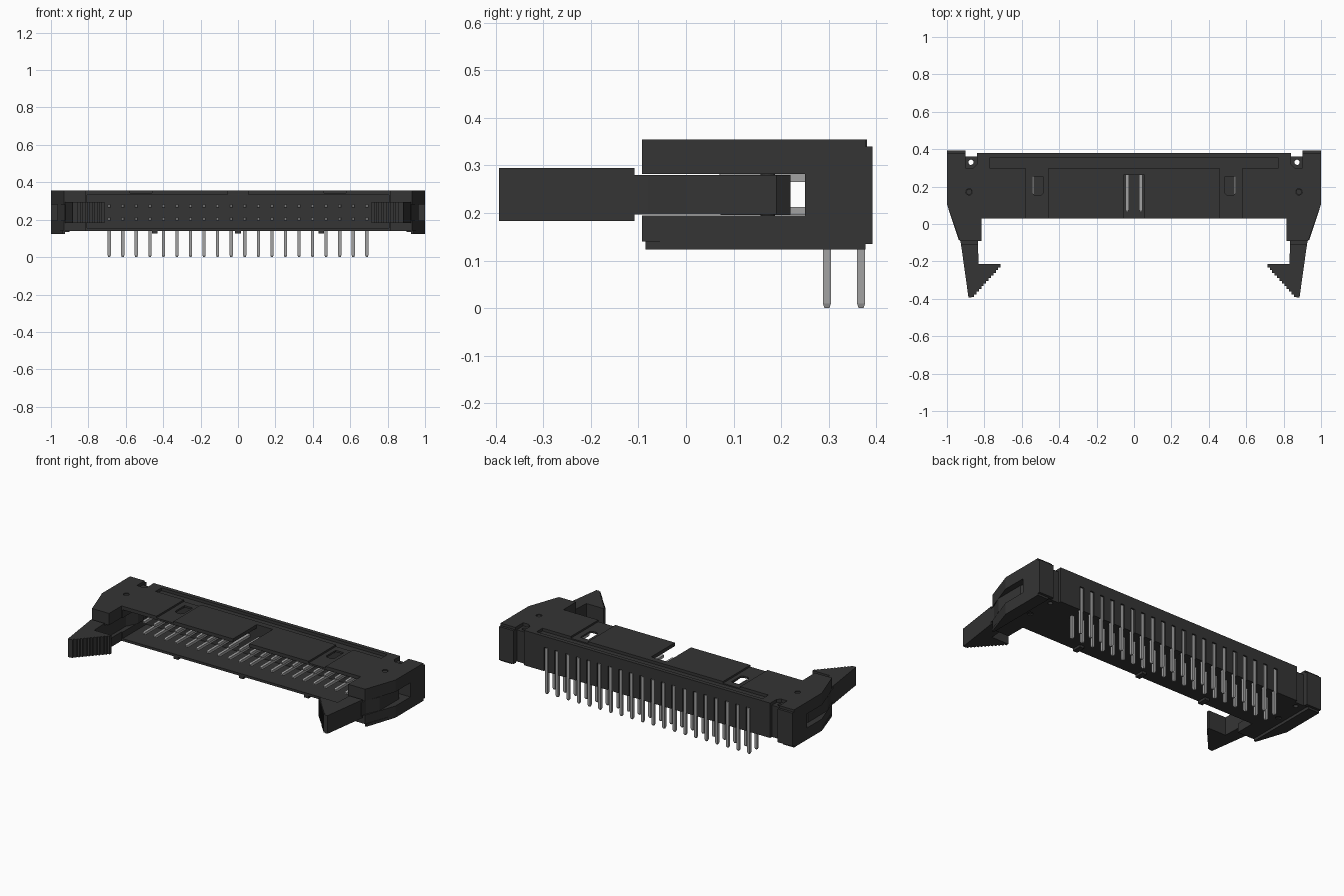
import bpy, bmesh, math

if "Cube" in bpy.data.objects:
    bpy.data.objects.remove(bpy.data.objects["Cube"], do_unlink=True)


def material(name, rgb, metallic=0.0):
    m = bpy.data.materials.new(name)
    m.use_nodes = True
    m.diffuse_color = (*rgb, 1)
    m.node_tree.nodes["Principled BSDF"].inputs["Base Color"].default_value = (*rgb, 1)
    return m


plastic = material("dark plastic", (0.035, 0.035, 0.035))
metal = material("grey metal", (0.36, 0.36, 0.36))


def finish(name, bm, mat):
    bmesh.ops.recalc_face_normals(bm, faces=bm.faces)
    me = bpy.data.meshes.new(name)
    bm.to_mesh(me)
    bm.free()
    me.materials.append(mat)
    ob = bpy.data.objects.new(name, me)
    bpy.context.collection.objects.link(ob)
    return ob


def add_prism(bm, pts, z0, z1):
    low = [bm.verts.new((x, y, z0)) for x, y in pts]
    high = [bm.verts.new((x, y, z1)) for x, y in pts]
    bm.faces.new(low)
    bm.faces.new(high)
    for i in range(len(pts)):
        j = (i + 1) % len(pts)
        bm.faces.new((low[i], low[j], high[j], high[i]))


def rect(x0, x1, y0, y1):
    return [(x0, y0), (x1, y0), (x1, y1), (x0, y1)]


def circle(cx, cy, r, n=16):
    return [(cx + r * math.cos(math.tau * i / n), cy + r * math.sin(math.tau * i / n))
            for i in range(n)]


def prisms(name, parts, mat=plastic):
    """One object made of separate (outline, bottom, top) prisms."""
    bm = bmesh.new()
    for pts, z0, z1 in parts:
        add_prism(bm, pts, z0, z1)
    return finish(name, bm, mat)


def both(pts):
    return [[(s * x, y) for x, y in pts] for s in (1, -1)]


def cut(target, parts):
    cutter = prisms("cutter", parts)
    cutter.hide_render = True
    mod = target.modifiers.new("cut", "BOOLEAN")
    mod.operation = "DIFFERENCE"
    mod.solver = "EXACT"
    mod.object = cutter
    bpy.context.view_layer.objects.active = target
    bpy.ops.object.modifier_apply(modifier=mod.name)
    bpy.data.objects.remove(cutter, do_unlink=True)


PITCH = 0.0725
pin_x = [(i - 9.5) * PITCH for i in range(20)]

# Housing: full plan outline, then hollowed
half = [(0.84, 0.38), (0.84, 0.362), (0.9, 0.362), (0.9, 0.377), (1, 0.377), (1, 0.105),
        (0.935, -0.08), (0.93, -0.092), (0.815, -0.092), (0.815, 0.03)]
housing = prisms("housing", [(half + [(-x, y) for x, y in reversed(half)], 0.14, 0.355)])

# Connector cavity, open at the front
cut(housing, [(rect(-0.808, 0.808, -0.2, 0.262), 0.155, 0.333)])
# Latch slots through both end towers
cut(housing, [(p, 0.195, 0.282) for p in both(rect(0.78, 1.1, -0.2, 0.25))])
# Shallow channels and the long groove on top
cut(housing, [(p, 0.344, 0.4) for p in both(rect(0.46, 0.577, -0.1, 0.297))])
cut(housing, [(rect(-0.77, 0.77, 0.297, 0.355), 0.337, 0.4)])
# Polarising notch and windows through the top wall
cut(housing, [(rect(-0.055, 0.055, -0.1, 0.261), 0.3, 0.4)])
window = [(0.487, 0.255), (0.487, 0.165), (0.5, 0.152), (0.53, 0.152), (0.543, 0.165), (0.543, 0.255)]
cut(housing, [(p, 0.3, 0.4) for p in both(window)])
# Rear corner pockets, small through holes, pivot holes
cut(housing, [(p, 0.335, 0.4) for p in both([(0.9, 0.42), (0.84, 0.42), (0.84, 0.32), (0.86, 0.3), (0.9, 0.3)])])
cut(housing, [(p, 0, 0.5) for p in both(circle(0.872, 0.33, 0.014))])
cut(housing, [(p, 0, 0.5) for p in both(circle(0.882, 0.172, 0.017))])
# Grooves in the rear wall for the outer pin row
cut(housing, [(rect(x - 0.013, x + 0.013, 0.355, 0.45), 0.1, 0.287) for x in pin_x])

# Feet, rear tabs and underside ribs
foot = [(1, 0.377), (1, 0.105), (0.937, -0.085), (0.925, -0.085), (0.925, 0.377)]
prisms("tower_feet", [(p, 0.123, 0.141) for p in both(foot)])
prisms("rear_tabs", [(p, 0.135, 0.34) for p in both(rect(0.9, 1, 0.37, 0.392))])
prisms("bottom_ribs", [(rect(x - 0.015, x + 0.015, 0.03, 0.09), 0.125, 0.141)
                       for x in (-0.445, 0, 0.445)])

# Latches: arm in the slot, serrated hook head, pivot pin
arm = [(0.925, -0.12), (0.928, -0.08), (0.965, 0), (0.965, 0.19), (0.94, 0.22), (0.8, 0.22),
       (0.8, 0.17), (0.835, 0.1), (0.835, -0.12)]
head = [(0.835, -0.108), (0.925, -0.108), (0.885, -0.393), (0.868, -0.393)]
STEPS = 12
for i in range(STEPS):
    y = -0.39 + 0.172 * i / STEPS
    head += [(0.868 - 0.155 * k / STEPS, y) for k in (i, i + 1)]
head += [(0.713, -0.215), (0.83, -0.215)]
for side, s in (("left", 1), ("right", -1)):
    def flip(pts):
        return [(s * x, y) for x, y in pts]
    prisms(side + "_latch_arm", [(flip(arm), 0.197, 0.28)])
    prisms(side + "_latch_head", [(flip(head), 0.183, 0.295)])
    prisms(side + "_latch_pivot", [(flip(circle(0.882, 0.172, 0.015)), 0.145, 0.35)])


# Right-angle contact pins with tapered ends
def add_pin(bm, x, yv, zh):
    h, t = 0.0085, 0.005
    # centre y, centre z, half width, offset direction of the outer side
    path = [(0.065, zh, t, 0, 1), (0.075, zh, h, 0, 1), (yv, zh, h, 1, 1),
            (yv, 0.01, h, 1, 0), (yv, 0, t, 1, 0)]
    rings = []
    for y, z, r, dy, dz in path:
        rings.append([bm.verts.new((x + a * r, y + b * r * dy, z + b * r * dz))
                      for a, b in ((-1, -1), (1, -1), (1, 1), (-1, 1))])
    bm.faces.new(rings[0])
    bm.faces.new(rings[-1])
    for p, q in zip(rings, rings[1:]):
        for i in range(4):
            j = (i + 1) % 4
            bm.faces.new((p[i], p[j], q[j], q[i]))


for name, yv, zh in (("upper_pins", 0.368, 0.274), ("lower_pins", 0.296, 0.204)):
    bm = bmesh.new()
    for x in pin_x:
        add_pin(bm, x, yv, zh)
    finish(name, bm, metal)
